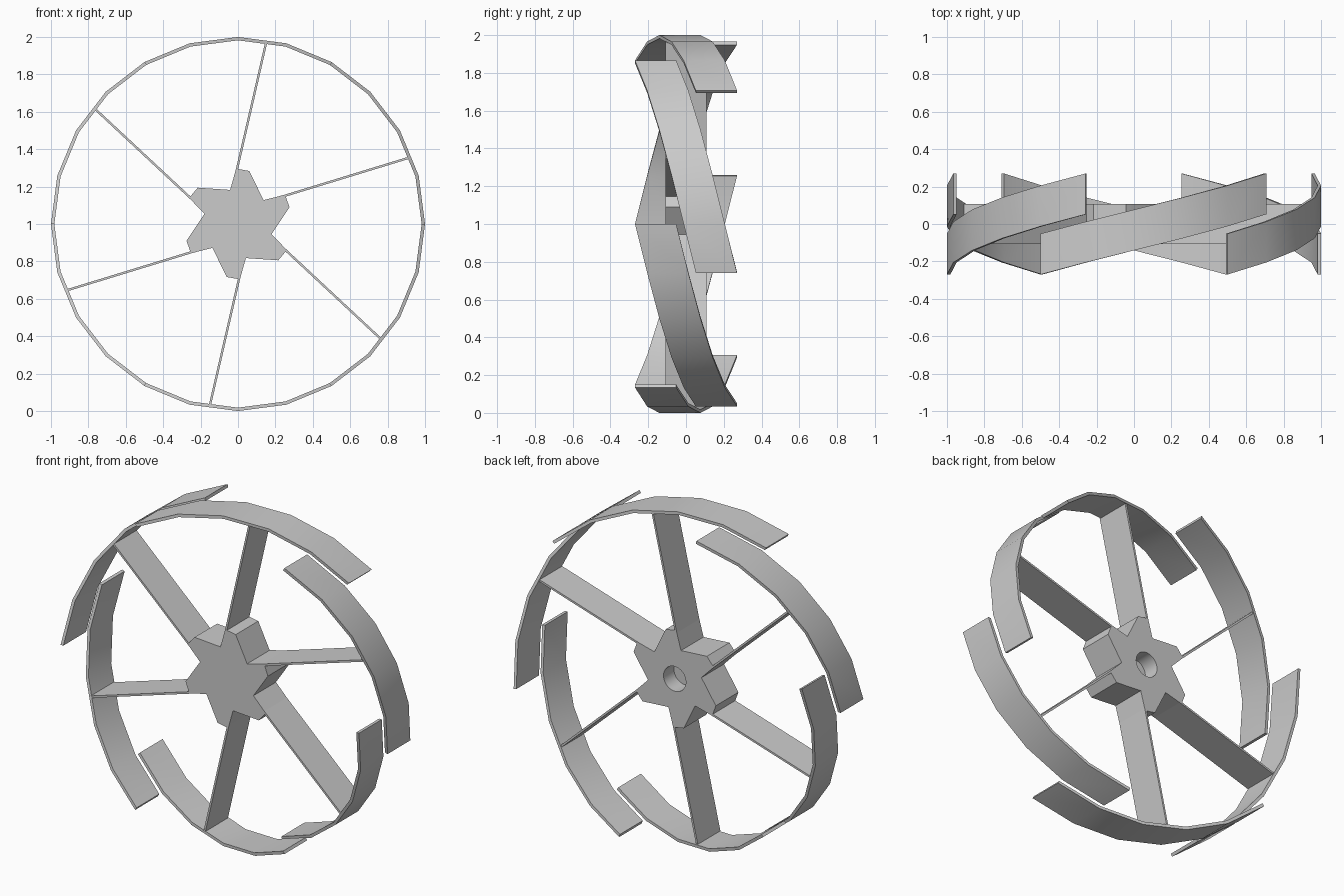
import bpy
import bmesh
from math import radians, cos, sin
from mathutils import Vector, Matrix

cube = bpy.data.objects.get("Cube")
if cube:
    bpy.data.objects.remove(cube)

CENTRE = Vector((0, 0, 1))
COUNT = 6
HALF_DEPTH = 0.108      # hub and spokes reach this far to front and back
RIM_OUT, RIM_IN = 1.0, 0.982

grey = bpy.data.materials.new("plain grey")
grey.use_nodes = True
colour = (0.6, 0.6, 0.6, 1)
grey.diffuse_color = colour
grey.node_tree.nodes["Principled BSDF"].inputs["Base Color"].default_value = colour


def polar(radius, degrees, y=0.0):
    a = radians(degrees)
    return CENTRE + Vector((radius * cos(a), y, radius * sin(a)))


def finish(name, bm):
    bmesh.ops.recalc_face_normals(bm, faces=bm.faces)
    mesh = bpy.data.meshes.new(name)
    bm.to_mesh(mesh)
    bm.free()
    mesh.materials.append(grey)
    obj = bpy.data.objects.new(name, mesh)
    bpy.context.collection.objects.link(obj)
    return obj


def loft(name, sections):
    """Skin a row of equal closed sections and cap both ends."""
    bm = bmesh.new()
    rings = [[bm.verts.new(p) for p in s] for s in sections]
    n = len(rings[0])
    for a, b in zip(rings, rings[1:]):
        for i in range(n):
            j = (i + 1) % n
            bm.faces.new((a[i], a[j], b[j], b[i]))
    bm.faces.new(rings[0])
    bm.faces.new(rings[-1])
    return finish(name, bm)


def select_only(obj):
    bpy.ops.object.select_all(action='DESELECT')
    obj.select_set(True)
    bpy.context.view_layer.objects.active = obj


# Slanted rim blades: each sweeps 75 degrees while moving from front to back
STEPS, START_Y, SHIFT, WIDTH = 5, -0.27, 0.322, 0.218
for k in range(COUNT):
    sections = []
    for i in range(STEPS + 1):
        angle = 120 - 60 * k - 15 * i
        y0 = START_Y + SHIFT * i / STEPS
        y1 = y0 + WIDTH
        sections.append([polar(RIM_OUT, angle, y0), polar(RIM_OUT, angle, y1),
                         polar(RIM_IN, angle, y1), polar(RIM_IN, angle, y0)])
    blade = loft(f"rim_blade_{k + 1}", sections)
    select_only(blade)
    bpy.ops.object.shade_smooth_by_angle(angle=radians(30))

# Flat spokes, set off centre along one flank of each hub tooth
for k in range(COUNT):
    turn = 60 * k
    inner = polar(0.27, 92.3 - turn)
    outer = polar(0.976, 81.2 - turn)
    side = (outer - inner).cross(Vector((0, 1, 0))).normalized() * 0.006
    depth = Vector((0, HALF_DEPTH, 0))
    loft(f"spoke_{k + 1}", [[p - side - depth, p + side - depth,
                            p + side + depth, p - side + depth]
                           for p in (inner, outer)])

# Six-toothed hub
tooth = [(0.296, 92), (0.29, 78), (0.187, 43)]
outline = [(r, a - 60 * k) for k in range(COUNT) for r, a in tooth]
hub = loft("hub", [[polar(r, a, y) for r, a in outline]
                   for y in (-HALF_DEPTH, HALF_DEPTH)])

# Blind axle hole in the back of the hub
bm = bmesh.new()
bmesh.ops.create_cone(bm, cap_ends=True, segments=32, radius1=0.075,
                      radius2=0.075, depth=0.2,
                      matrix=Matrix.Translation(CENTRE + Vector((0, HALF_DEPTH, 0)))
                      @ Matrix.Rotation(radians(90), 4, 'X'))
cutter = finish("axle_hole_cutter", bm)
cutter.hide_render = True
cut = hub.modifiers.new("axle hole", 'BOOLEAN')
cut.operation = 'DIFFERENCE'
cut.solver = 'EXACT'
cut.object = cutter
select_only(hub)
bpy.ops.object.modifier_apply(modifier=cut.name)
bpy.data.objects.remove(cutter)
select_only(hub)
bpy.ops.object.shade_smooth_by_angle(angle=radians(20))
